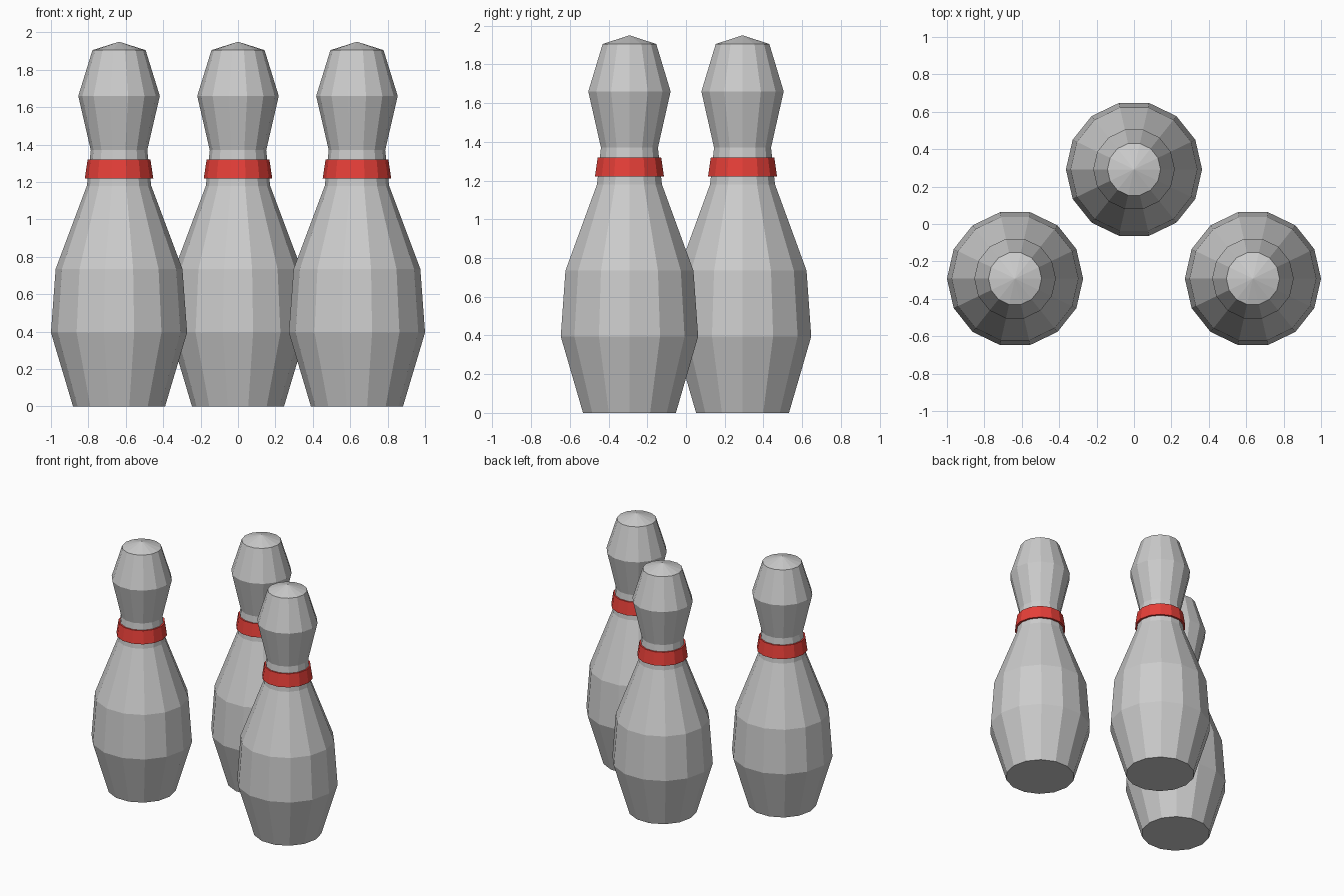
import bpy, bmesh
from math import cos, sin, tau

if "Cube" in bpy.data.objects:
    bpy.data.objects.remove(bpy.data.objects["Cube"])

SIDES = 14
BODY = [(0, 0), (0.246, 0), (0.364, 0.395), (0.339, 0.735), (0.172, 1.18),
        (0.151, 1.37), (0.218, 1.66), (0.142, 1.905), (0, 1.95)]
BAND = [(0.150, 1.22), (0.183, 1.22), (0.168, 1.32), (0.140, 1.32)]
PINS = {"left": (-0.636, -0.292), "right": (0.636, -0.292), "back": (0, 0.292)}


def lathe(name, profile, location, closed=False, material=None):
    """Spin a radius/height profile into a flat-faced solid."""
    bm = bmesh.new()
    rings = []
    for r, z in profile:
        if r == 0:
            rings.append([bm.verts.new((0, 0, z))] * SIDES)
        else:
            rings.append([bm.verts.new((r * cos(tau * i / SIDES), r * sin(tau * i / SIDES), z))
                          for i in range(SIDES)])
    pairs = list(zip(rings, rings[1:]))
    if closed:
        pairs.append((rings[-1], rings[0]))
    for low, high in pairs:
        for i in range(SIDES):
            j = (i + 1) % SIDES
            corners = dict.fromkeys((low[i], low[j], high[j], high[i]))
            bm.faces.new(list(corners))
    bmesh.ops.recalc_face_normals(bm, faces=bm.faces)
    mesh = bpy.data.meshes.new(name)
    bm.to_mesh(mesh)
    bm.free()
    if material:
        mesh.materials.append(material)
    obj = bpy.data.objects.new(name, mesh)
    obj.location = (*location, 0)
    bpy.context.collection.objects.link(obj)
    return obj


red = bpy.data.materials.new("red")
red.diffuse_color = (0.8, 0.05, 0.04, 1)
red.use_nodes = True
red.node_tree.nodes["Principled BSDF"].inputs["Base Color"].default_value = red.diffuse_color

# Three pins, each with a red neck band
for side, spot in PINS.items():
    lathe(side + "_pin_body", BODY, spot)
    lathe(side + "_neck_band", BAND, spot, closed=True, material=red)
